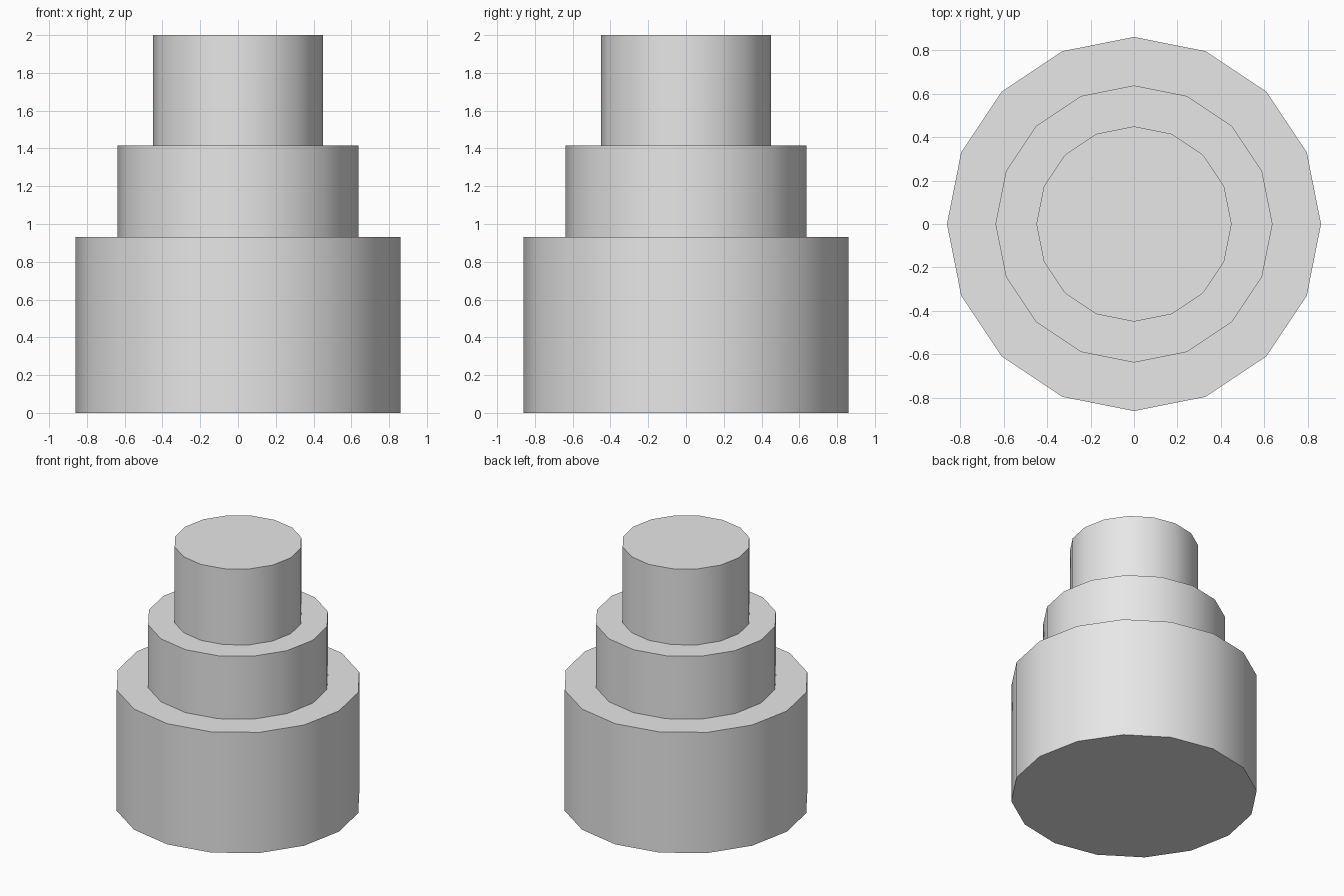
import bpy
import math

cube = bpy.data.objects.get("Cube")
if cube:
    bpy.data.objects.remove(cube, do_unlink=True)

# One plain colour for the whole model
grey = bpy.data.materials.new("light_grey")
grey.use_nodes = True
colour = (0.8, 0.8, 0.8, 1)
grey.diffuse_color = colour
grey.node_tree.nodes["Principled BSDF"].inputs["Base Color"].default_value = colour


def add_tier(name, radius, bottom, top):
    """Sixteen-sided drum with smooth walls and sharp rims."""
    bpy.ops.mesh.primitive_cylinder_add(
        vertices=16, radius=radius, depth=top - bottom,
        end_fill_type='NGON', location=(0, 0, (bottom + top) / 2))
    tier = bpy.context.object
    tier.name = name
    tier.data.materials.append(grey)
    bpy.ops.object.shade_smooth_by_angle(angle=math.radians(30))
    return tier


# Three stacked tiers, widest at the bottom
add_tier("bottom_tier", 0.86, 0, 0.93)
add_tier("middle_tier", 0.637, 0.93, 1.415)
add_tier("top_tier", 0.449, 1.415, 2)
